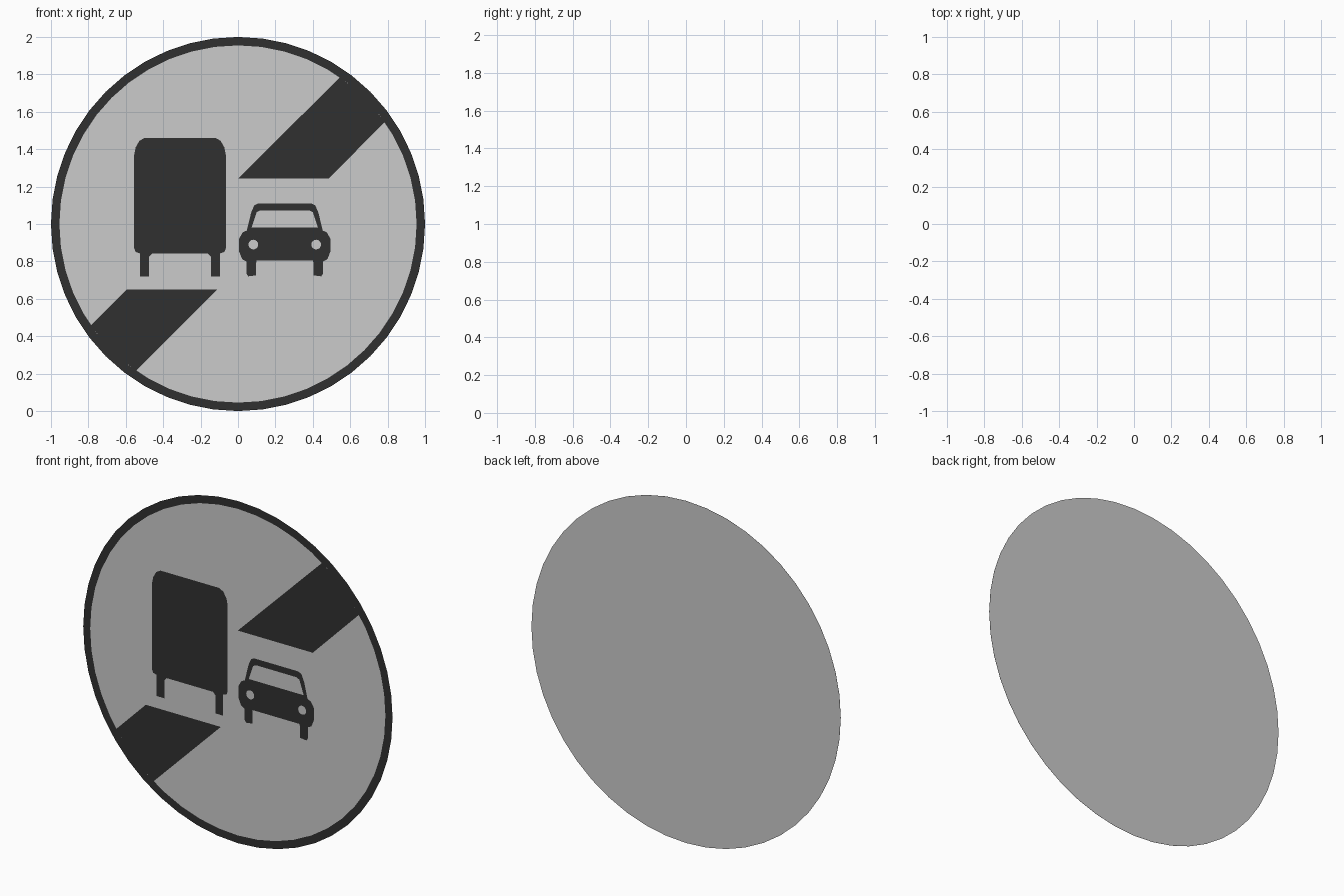
import bpy, bmesh, math

if "Cube" in bpy.data.objects:
    bpy.data.objects.remove(bpy.data.objects["Cube"])

SEGMENTS = 48
R_OUT, R_IN = 1.0, 0.955
CENTRE_Z = 1.0

black = bpy.data.materials.new("black_paint")
black.diffuse_color = (0.03, 0.03, 0.03, 1)
black.use_nodes = True
black.node_tree.nodes["Principled BSDF"].inputs["Base Color"].default_value = black.diffuse_color


def circle(r, x=0.0, z=CENTRE_Z, n=SEGMENTS):
    return [(x + r * math.cos(2 * math.pi * i / n), z + r * math.sin(2 * math.pi * i / n))
            for i in range(n)]


def mirrored(half, x):
    """Closed outline from its right half, centred on x."""
    return [(x + dx, z) for dx, z in half] + [(x - dx, z) for dx, z in reversed(half)]


def sheet(name, loops, y, material=None):
    """Flat front-facing sheet; the first loop is the outline, the rest are holes."""
    bm = bmesh.new()
    edges = []
    for loop in loops:
        vs = [bm.verts.new((px, y, pz)) for px, pz in loop]
        edges += [bm.edges.new((vs[i - 1], vs[i])) for i in range(len(vs))]
    bmesh.ops.triangle_fill(bm, edges=edges, use_beauty=True, normal=(0, -1, 0))
    bm.normal_update()
    bmesh.ops.reverse_faces(bm, faces=[f for f in bm.faces if f.normal.y > 0])
    mesh = bpy.data.meshes.new(name)
    bm.to_mesh(mesh)
    bm.free()
    if material:
        mesh.materials.append(material)
    obj = bpy.data.objects.new(name, mesh)
    bpy.context.collection.objects.link(obj)
    return obj


def rim_arc(a0, a1, n=4):
    """Points along the inside of the rim, angles in degrees."""
    angles = [math.radians(a0 + (a1 - a0) * i / n) for i in range(n + 1)]
    return [(R_IN * math.cos(a), CENTRE_Z + R_IN * math.sin(a)) for a in angles]


# Sign plate and dark rim
sheet("sign_plate", [circle(R_OUT)], 0.0)
sheet("sign_rim", [circle(R_OUT), circle(R_IN)], -0.002, black)

# Broken diagonal bar, clipped to the rim
sheet("upper_bar", [[(0.0, 1.243), (0.485, 1.243)] + rim_arc(34.8, 55.2)], -0.002, black)
sheet("lower_bar", [[(-0.11, 0.65), (-0.595, 0.65)] + rim_arc(214.6, 235.2)], -0.002, black)

# Truck seen from behind
truck_half = [(0.19, 1.46), (0.217, 1.445), (0.237, 1.41), (0.245, 1.37),
              (0.245, 0.87), (0.237, 0.85), (0.215, 0.843), (0.215, 0.72),
              (0.165, 0.72), (0.165, 0.825), (0.15, 0.842)]
sheet("truck_symbol", [mirrored(truck_half, -0.31)], -0.002, black)

# Car with window and lamp openings
CAR_X = 0.25
car_half = [(0.142, 1.11), (0.163, 1.1), (0.18, 1.06), (0.203, 0.965),
            (0.225, 0.955), (0.245, 0.92), (0.245, 0.855), (0.228, 0.812),
            (0.205, 0.80), (0.205, 0.735), (0.195, 0.72), (0.155, 0.725),
            (0.152, 0.805)]
window_half = [(0.13, 1.073), (0.15, 1.063), (0.178, 0.98)]
lamps = [circle(0.026, CAR_X + s * 0.168, 0.89, 16) for s in (-1, 1)]
sheet("car_symbol", [mirrored(car_half, CAR_X), mirrored(window_half, CAR_X)] + lamps,
      -0.004, black)
